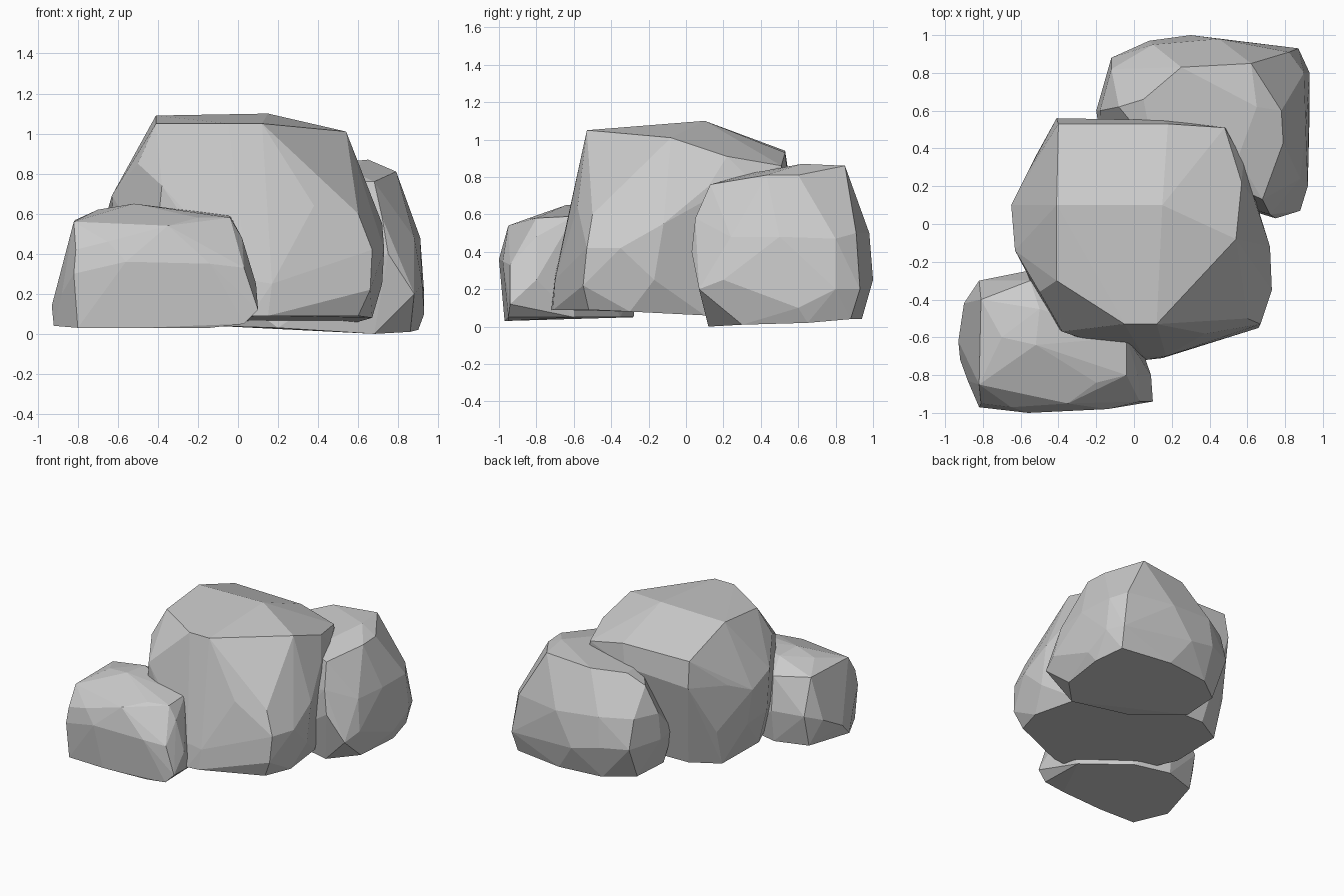
import bpy, bmesh
from math import radians


def rock(name, rings):
    """Chiselled boulder: convex skin over a few rough outlines, flat facets."""
    bm = bmesh.new()
    for ring in rings:
        for p in ring:
            bm.verts.new(p)
    bmesh.ops.convex_hull(bm, input=bm.verts[:])
    loose = [v for v in bm.verts if not v.link_faces]
    bmesh.ops.delete(bm, geom=loose, context='VERTS')
    bmesh.ops.dissolve_limit(bm, angle_limit=radians(4), verts=bm.verts[:], edges=bm.edges[:])
    bmesh.ops.recalc_face_normals(bm, faces=bm.faces[:])
    me = bpy.data.meshes.new(name)
    bm.to_mesh(me)
    bm.free()
    ob = bpy.data.objects.new(name, me)
    bpy.context.collection.objects.link(ob)
    return ob


# Large middle boulder: base, waist, shoulder, crown
rock("middle_boulder", [
    [(.67, -.3, .08), (.6, -.52, .09), (.34, -.62, .09), (.15, -.71, .09), (.06, -.72, .09),
     (-.38, -.52, .09), (-.53, -.15, .08), (-.51, .28, .07), (-.3, .4, .07), (.4, .4, .06), (.6, .1, .06)],
    [(.72, -.17, .25), (.73, -.35, .42), (.67, -.53, .42), (.66, -.55, .22), (.17, -.7, .25),
     (.05, -.7, .27), (-.42, -.54, .35), (-.6, -.15, .35), (-.62, .12, .35), (-.52, .36, .35)],
    [(.6, -.5, .6), (.38, -.58, .64), (.16, -.57, .82), (.72, -.12, .55), (.64, .12, .75),
     (-.38, -.57, .74), (-.5, -.36, .85), (-.63, -.14, .69), (-.65, .1, .62), (-.56, .28, .7),
     (-.41, .56, .74), (.15, .55, .76), (.5, .5, .72)],
    [(.12, -.53, 1.05), (.15, -.38, 1.06), (.33, -.11, 1.05), (.54, -.08, 1.01), (-.05, -.53, 1.05),
     (-.24, -.34, 1.06), (-.41, -.3, 1.05), (-.41, .1, 1.09), (.15, .1, 1.1), (.57, .22, .91),
     (.58, .33, .8), (-.4, .53, .94), (.18, .53, .93), (.48, .51, .86)],
])

# Medium boulder at the back right
rock("back_boulder", [
    [(.68, .12, 0), (.86, .3, .01), (.9, .65, .02), (.85, .88, .04), (.45, .94, .04),
     (.1, .9, .04), (-.1, .75, .04), (-.12, .45, .04), (.2, .2, .03)],
    [(.88, .07, .2), (.75, .03, .4), (.92, .2, .25), (.93, .6, .1), (.93, .8, .2),
     (.87, .93, .2), (.6, .96, .2), (.3, 1, .25), (.08, .97, .3), (-.12, .88, .3),
     (-.2, .6, .3), (-.17, .4, .3)],
    [(.72, .05, .58), (.88, .24, .48), (.91, .5, .48), (.9, .8, .47), (.82, .91, .5),
     (.45, .98, .5), (.1, .95, .53), (-.12, .82, .52), (-.18, .6, .5)],
    [(.68, .13, .76), (.79, .43, .81), (.78, .6, .81), (.65, .62, .87), (.62, .85, .86),
     (.25, .83, .83), (.05, .66, .78), (.1, .4, .76), (-.08, .62, .7), (.55, .35, .82)],
])

# Small boulder at the front left
rock("front_boulder", [
    [(-.92, -.72, .04), (-.8, -.96, .03), (-.5, -.97, .03), (-.14, -.95, .03), (.03, -.95, .05),
     (.02, -.6, .05), (-.3, -.35, .05), (-.57, -.28, .05), (-.82, -.36, .05)],
    [(-.93, -.62, .14), (-.88, -.83, .2), (-.82, -.97, .3), (-.56, -1, .36), (-.14, -.98, .35),
     (.03, -.94, .33), (.09, -.8, .25), (.1, -.94, .12), (-.9, -.42, .25), (-.82, -.3, .3), (-.57, -.25, .3)],
    [(-.85, -.6, .4), (-.81, -.95, .42), (-.65, -.97, .46), (-.35, -.95, .54), (-.2, -.84, .58),
     (-.04, -.8, .58), (.02, -.8, .48), (-.04, -.6, .59), (-.82, -.85, .56), (-.81, -.4, .57),
     (-.7, -.6, .62), (-.52, -.64, .65), (-.5, -.45, .64), (-.55, -.3, .55), (-.35, -.62, .62)],
])
